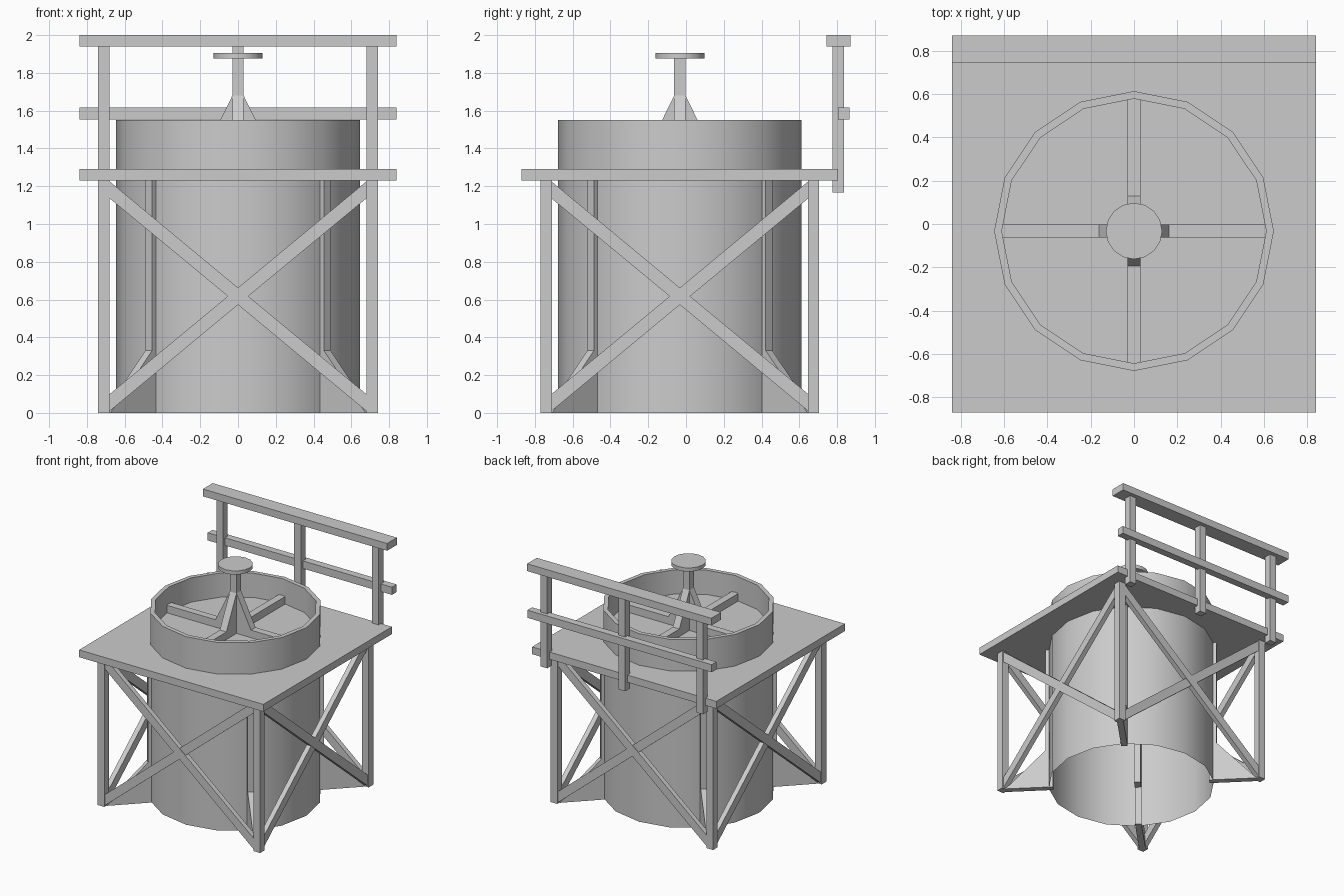
import bpy, bmesh
from math import radians, pi, cos, sin
from mathutils import Matrix, Vector

if "Cube" in bpy.data.objects:
    bpy.data.objects.remove(bpy.data.objects["Cube"])

CY = -0.0325   # centre of tank and platform in y


def finish(name, bm, smooth=False):
    bmesh.ops.recalc_face_normals(bm, faces=bm.faces)
    me = bpy.data.meshes.new(name)
    bm.to_mesh(me)
    bm.free()
    ob = bpy.data.objects.new(name, me)
    bpy.context.collection.objects.link(ob)
    if smooth:
        bpy.ops.object.select_all(action='DESELECT')
        ob.select_set(True)
        bpy.context.view_layer.objects.active = ob
        bpy.ops.object.shade_smooth_by_angle(angle=radians(30))
    return ob


def box(name, x, y, z):
    bm = bmesh.new()
    size = [b - a for a, b in (x, y, z)]
    mid = [(a + b) / 2 for a, b in (x, y, z)]
    bmesh.ops.create_cube(bm, size=1, matrix=Matrix.Translation(mid) @ Matrix.Diagonal((*size, 1)))
    return finish(name, bm)


def plate(name, outline, width, angle, offset=0):
    """Extrude an (r, z) outline to a plate, turned about the tank axis."""
    bm = bmesh.new()
    face = bm.faces.new([bm.verts.new((r, offset - width / 2, z)) for r, z in outline])
    new = bmesh.ops.extrude_face_region(bm, geom=[face])['geom']
    bmesh.ops.translate(bm, vec=(0, width, 0), verts=[v for v in new if isinstance(v, bmesh.types.BMVert)])
    bm.transform(Matrix.Translation((0, CY, 0)) @ Matrix.Rotation(angle, 4, 'Z'))
    return finish(name, bm)


def lathe(name, profile, sides=16):
    """Revolve an (r, z) profile; r = 0 closes to a flat cap."""
    bm = bmesh.new()
    rings = [[bm.verts.new((r * cos(2 * pi * i / sides), CY + r * sin(2 * pi * i / sides), z))
              for i in range(sides)] for r, z in profile]
    for a, b in zip(rings, rings[1:]):
        for i in range(sides):
            j = (i + 1) % sides
            bm.faces.new((a[i], a[j], b[j], b[i]))
    return bm, rings


# Tank: open-bottomed thin shell with a thick rim and a recessed floor
bm, rings = lathe("tank", [(0.645, 0), (0.645, 1.55), (0.61, 1.55), (0.61, 1.35)])
bm.faces.new(rings[-1])
finish("tank", bm, True)

# Platform deck
box("platform", (-0.84, 0.84), (-0.87, 0.805), (1.23, 1.29))

# Legs, with tank ribs and foot gussets on the diagonals
for sx in (-1, 1):
    for sy in (-1, 1):
        x, y = sx * 0.71, CY + sy * 0.7075
        box("leg", (x - 0.03, x + 0.03), (y - 0.03, y + 0.03), (0, 1.23))
for k in range(4):
    a = pi / 4 + k * pi / 2
    plate("tank_rib", [(0.53, 0.33), (0.668, 0.33), (0.668, 1.23), (0.53, 1.23)], 0.05, a)
    plate("foot_gusset", [(0.61, 0), (0.98, 0), (0.668, 0.33), (0.61, 0.33)], 0.05, a)

# Crossed braces on every side
for k in range(4):
    for s in (-1, 1):
        e = 0.685
        outline = [(-s * e, 0.005), (s * e, 1.14), (s * e, 1.23), (-s * e, 0.095)]
        plate("cross_brace", outline, 0.04, k * pi / 2, -0.709 + s * 0.002)

# Lid spokes and tapered stem gussets
for k in range(4):
    a = k * pi / 2
    plate("lid_spoke", [(0, 1.35), (0.615, 1.35), (0.615, 1.412), (0, 1.412)], 0.06, a)
    plate("stem_gusset", [(0.02, 1.41), (0.163, 1.41), (0.03, 1.68), (0.02, 1.68)], 0.06, a)

# Valve stem and hand wheel
box("valve_stem", (-0.03, 0.03), (CY - 0.03, CY + 0.03), (1.41, 1.88))
bm, rings = lathe("hand_wheel", [(0.13, 1.875), (0.13, 1.906)])
for ring in rings:
    bm.faces.new(ring)
finish("hand_wheel", bm, True)

# Back railing
for x in (-0.71, 0, 0.71):
    box("rail_post", (x - 0.03, x + 0.03), (0.775, 0.836), (1.168, 1.945))
box("top_rail", (-0.84, 0.84), (0.743, 0.87), (1.94, 2.0))
box("middle_rail", (-0.84, 0.84), (0.805, 0.866), (1.553, 1.616))
